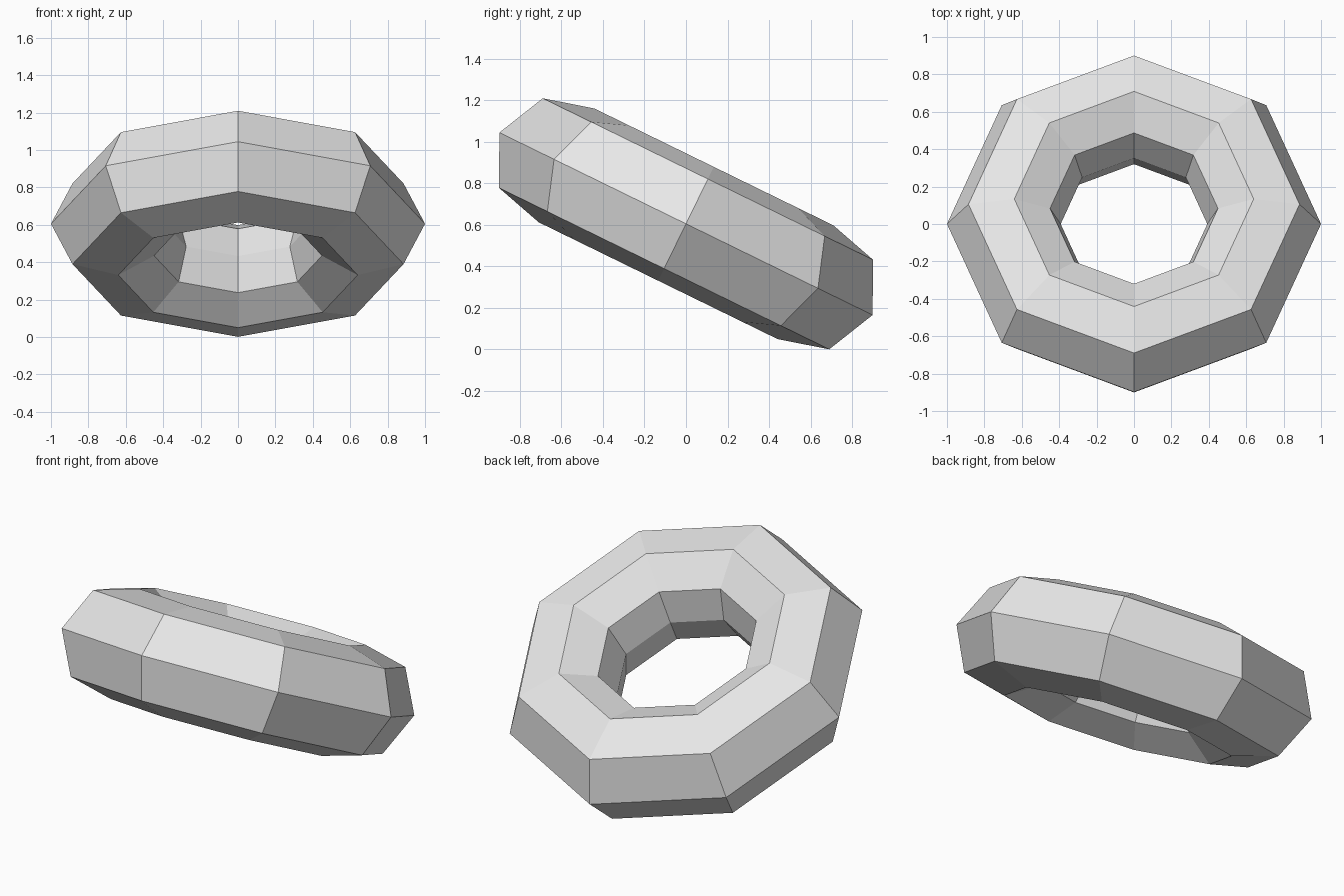
import bpy, bmesh
from math import pi, cos, sin, radians
from mathutils import Matrix

cube = bpy.data.objects.get("Cube")
if cube:
    bpy.data.objects.remove(cube, do_unlink=True)

SIDES = 8
TILT = radians(-26.05)
CENTRE_HEIGHT = 0.605

# One plain grey
grey = bpy.data.materials.new("light_grey")
grey.use_nodes = True
colour = (0.8, 0.8, 0.8, 1.0)
grey.diffuse_color = colour
grey.node_tree.nodes["Principled BSDF"].inputs["Base Color"].default_value = colour

# Cross-section of the ring (radius, height), mirrored below its midplane
upper = [(1.0, 0.0), (0.885, 0.24), (0.64, 0.305), (0.449, 0.19), (0.392, 0.0)]
section = upper + [(r, -h) for r, h in reversed(upper[1:-1])]

# Sweep the section round the axis, flat faced
bm = bmesh.new()
rings = []
for i in range(SIDES):
    a = 2 * pi * i / SIDES
    rings.append([bm.verts.new((r * cos(a), r * sin(a), h)) for r, h in section])
for i in range(SIDES):
    here, there = rings[i], rings[(i + 1) % SIDES]
    for j in range(len(section)):
        k = (j + 1) % len(section)
        bm.faces.new((here[j], there[j], there[k], here[k]))
bmesh.ops.recalc_face_normals(bm, faces=bm.faces)

# Tilt the ring so that its front is raised
bm.transform(Matrix.Translation((0, 0, CENTRE_HEIGHT)) @ Matrix.Rotation(TILT, 4, "X"))

mesh = bpy.data.meshes.new("tilted_ring")
bm.to_mesh(mesh)
bm.free()
mesh.materials.append(grey)
ring = bpy.data.objects.new("tilted_ring", mesh)
bpy.context.collection.objects.link(ring)
